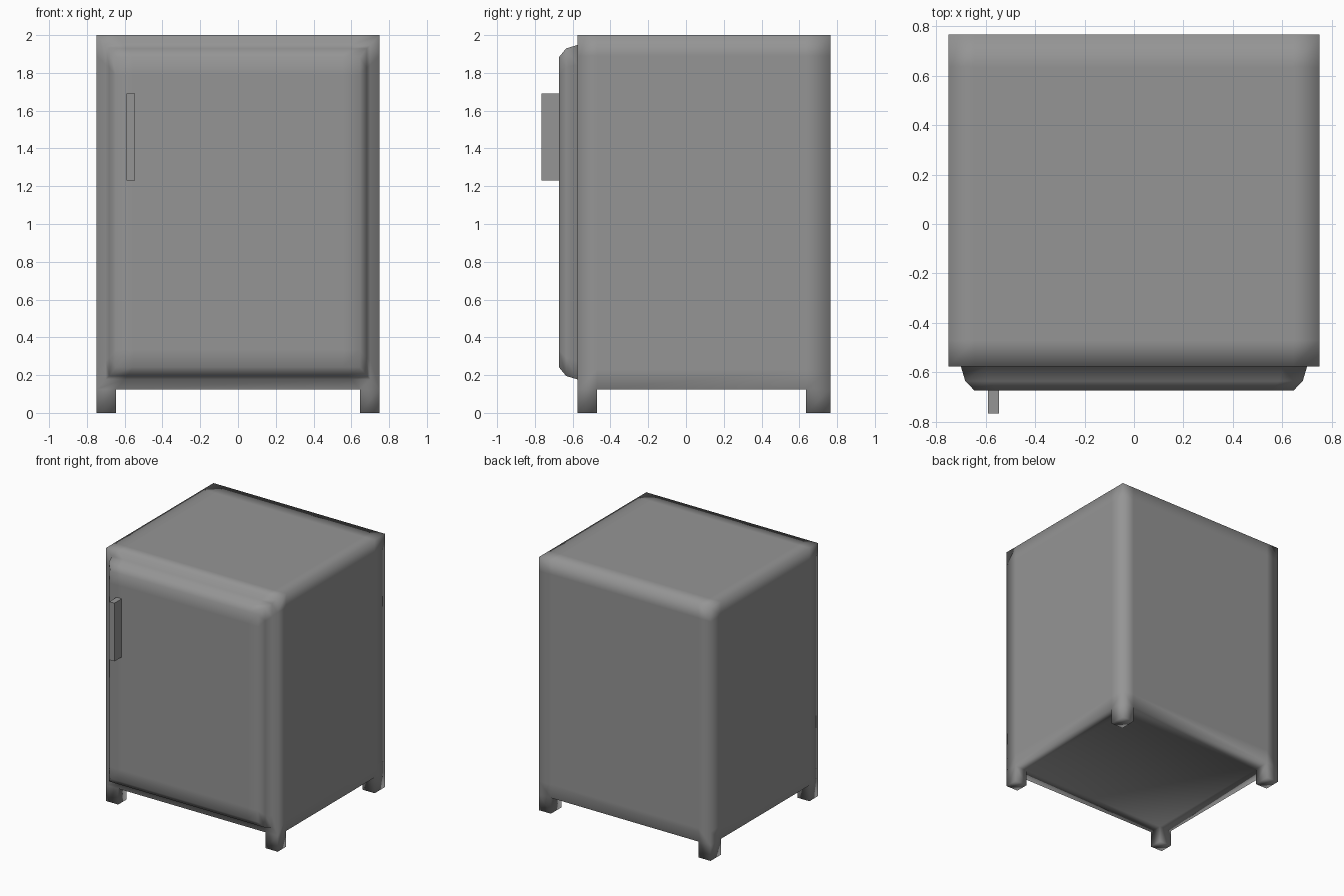
import bpy
import bmesh
from itertools import product
from mathutils import Vector

if "Cube" in bpy.data.objects:
    bpy.data.objects.remove(bpy.data.objects["Cube"], do_unlink=True)

grey = bpy.data.materials.new("grey enamel")
grey.use_nodes = True
colour = (0.3, 0.3, 0.3, 1)
grey.diffuse_color = colour
grey.node_tree.nodes["Principled BSDF"].inputs["Base Color"].default_value = colour


def finish(name, bm, smooth):
    bmesh.ops.recalc_face_normals(bm, faces=bm.faces)
    for f in bm.faces:
        f.smooth = smooth
    mesh = bpy.data.meshes.new(name)
    bm.to_mesh(mesh)
    bm.free()
    mesh.materials.append(grey)
    obj = bpy.data.objects.new(name, mesh)
    bpy.context.collection.objects.link(obj)


def cell_solid(levels, filled):
    """Outer skin of the filled cells of a box grid, sharing vertices."""
    bm = bmesh.new()
    verts = {}

    def vert(key):
        if key not in verts:
            verts[key] = bm.verts.new([levels[a][key[a]] for a in range(3)])
        return verts[key]

    for cell in filled:
        for axis, side in product(range(3), (0, 1)):
            near = list(cell)
            near[axis] += 2 * side - 1
            if tuple(near) in filled:
                continue
            u, v = (axis + 1) % 3, (axis + 2) % 3
            corners = []
            for du, dv in ((0, 0), (1, 0), (1, 1), (0, 1)):
                key = list(cell)
                key[axis] += side
                key[u] += du
                key[v] += dv
                corners.append(vert(tuple(key)))
            bm.faces.new(corners)
    bmesh.ops.recalc_face_normals(bm, faces=bm.faces)
    return bm


# Cabinet with a short leg under each corner
xs = (-0.75, -0.645, 0.645, 0.75)
ys = (-0.575, -0.47, 0.635, 0.765)
zs = (0, 0.125, 0.23, 1.89, 2)
filled = {c for c in product(range(3), range(3), range(4))
          if c[2] > 0 or (c[0] != 1 and c[1] != 1)}
bm = cell_solid((xs, ys, zs), filled)

# Door: the front panel drawn out in rounded steps (half width, half height, y)
front = [f for f in bm.faces
         if f.normal.y < -0.9 and all(v.co.y < -0.57 for v in f.verts)
         and f.calc_center_median().z > 0.125]
width, height, middle = 0.75, 0.9375, 1.0625
for new_w, new_h, y in ((0.70, 0.885, -0.575), (0.682, 0.867, -0.635), (0.645, 0.82, -0.673)):
    made = bmesh.ops.extrude_face_region(bm, geom=front)["geom"]
    bmesh.ops.delete(bm, geom=[f for f in front if f.is_valid], context="FACES")
    front = [g for g in made if isinstance(g, bmesh.types.BMFace)]
    for v in {v for f in front for v in f.verts}:
        v.co = Vector((v.co.x * new_w / width, y,
                       middle + (v.co.z - middle) * new_h / height))
    width, height = new_w, new_h
finish("cabinet_with_door", bm, True)

# Door handle, a plain upright bar
bm = cell_solid(((-0.59, -0.545), (-0.765, -0.67), (1.23, 1.69)), {(0, 0, 0)})
finish("door_handle", bm, False)
